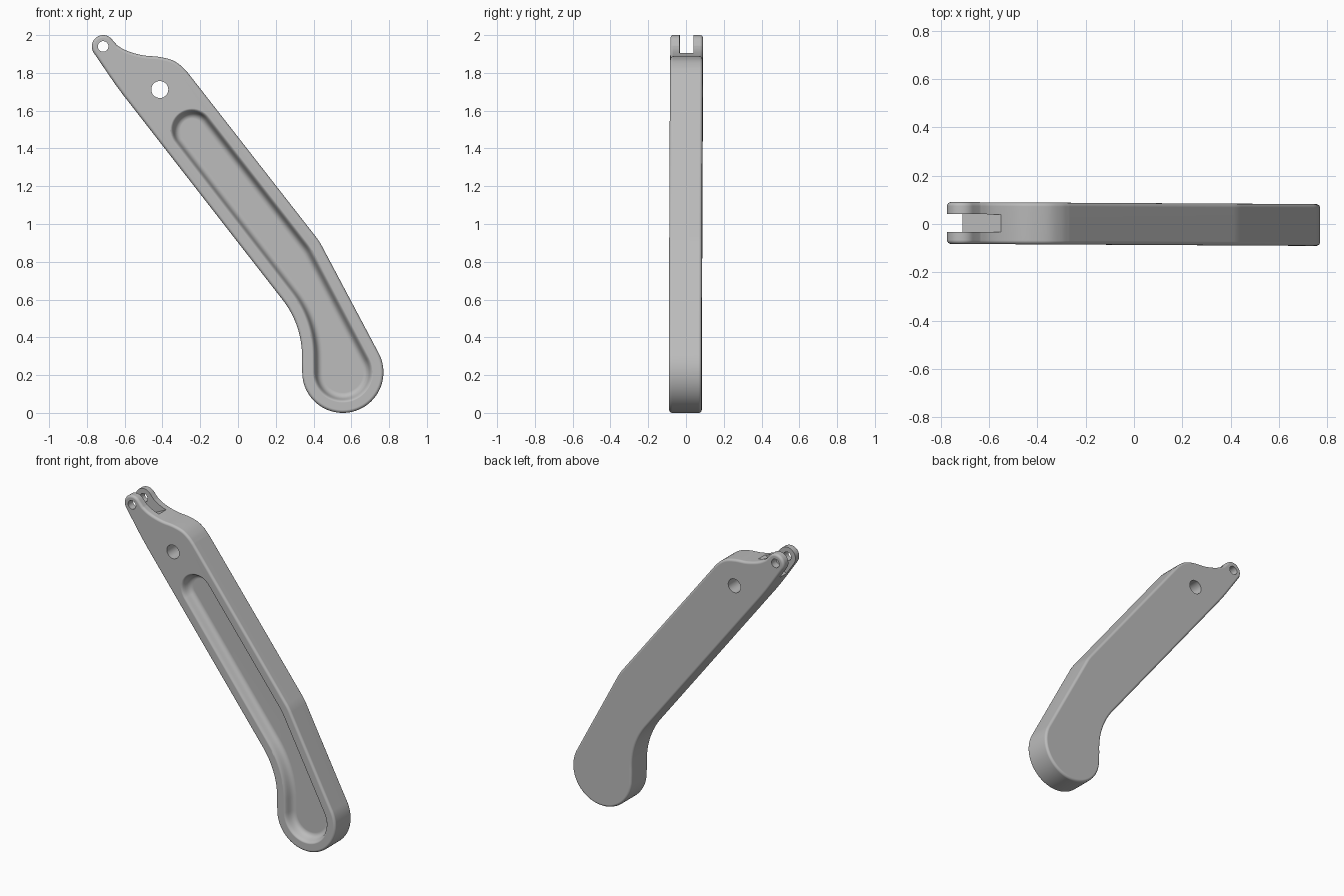
import bpy
import bmesh
from math import cos, sin, radians, pi
from mathutils import Vector

if "Cube" in bpy.data.objects:
    bpy.data.objects.remove(bpy.data.objects["Cube"], do_unlink=True)

HALF = 0.0865    # half thickness of the arm
SKEW = -0.0055   # slight lean of the arm across its length

grey = bpy.data.materials.new("satin grey")
grey.use_nodes = True
grey.diffuse_color = (0.5, 0.5, 0.5, 1)
grey.node_tree.nodes["Principled BSDF"].inputs["Base Color"].default_value = (0.5, 0.5, 0.5, 1)


def arc(cx, cz, r, start, end, steps):
    angles = [radians(start + (end - start) * i / steps) for i in range(steps + 1)]
    return [Vector((cx + r * cos(a), cz + r * sin(a))) for a in angles]


def curve(points, steps=5):
    """Smooth curve through the points."""
    p = [Vector(q) for q in points]
    p = [2 * p[0] - p[1]] + p + [2 * p[-1] - p[-2]]
    result = []
    for a, b, c, d in zip(p, p[1:], p[2:], p[3:]):
        for i in range(steps):
            t = i / steps
            result.append(0.5 * (2 * b + (c - a) * t + (2 * a - 5 * b + 4 * c - d) * t * t
                                 + (3 * b - a - 3 * c + d) * t ** 3))
    return result + [p[-2]]


def inset(outline, amount):
    """Move a clockwise outline inwards."""
    result = []
    for i, p in enumerate(outline):
        before = (p - outline[i - 1]).normalized()
        after = (outline[(i + 1) % len(outline)] - p).normalized()
        n1, n2 = Vector((before.y, -before.x)), Vector((after.y, -after.x))
        n = (n1 + n2).normalized()
        result.append(p + n * amount / max(n.dot(n1), 0.5))
    return result


def loft(name, outline, profile):
    """Stack inset copies of the outline along y; profile holds (inset, y)."""
    bm = bmesh.new()
    rings = [[bm.verts.new((p.x, y + SKEW * p.x, p.y)) for p in inset(outline, d)]
             for d, y in profile]
    for low, high in zip(rings, rings[1:]):
        for i in range(len(low)):
            bm.faces.new((low[i - 1], low[i], high[i], high[i - 1]))
    bm.faces.new(rings[0])
    bm.faces.new(rings[-1][::-1])
    bmesh.ops.recalc_face_normals(bm, faces=bm.faces)
    mesh = bpy.data.meshes.new(name)
    bm.to_mesh(mesh)
    bm.free()
    mesh.materials.append(grey)
    obj = bpy.data.objects.new(name, mesh)
    bpy.context.collection.objects.link(obj)
    return obj


# Arm outline: tip, shoulder, bend, round foot, inner sweep, back edge
outline = arc(-0.714, 1.94, 0.06, 212, 38, 24)
outline += curve([(-0.64, 1.946), (-0.6, 1.922), (-0.55, 1.904), (-0.49, 1.891), (-0.42, 1.885),
                  (-0.35, 1.868), (-0.3, 1.836), (-0.265, 1.8)])
outline += arc(0.153, 0.728, 0.33, 37.9, 28.3, 6)
outline += arc(0.555, 0.215, 0.215, 28.3, -180, 56)
outline += arc(-0.146, 0.3, 0.485, -3, 38.1, 16)
outline += curve([(-0.608, 1.683), (-0.65, 1.74), (-0.69, 1.798)], 4)

# Small rounded rim on both faces
R = 0.016
rim = [(R - R * sin(a), -HALF + R - R * cos(a)) for a in (i * pi / 8 for i in range(5))]
arm = loft("lever_arm", outline, rim + [(d, -y) for d, y in reversed(rim)])

# Recess in the front face, with soft lip and filleted floor
recess = arc(-0.243, 1.496, 0.112, 218, 38, 24)
recess += arc(0.153, 0.728, 0.272, 37.9, 28.3, 6)
recess += arc(0.555, 0.215, 0.157, 28.3, -180, 40)
recess += arc(-0.146, 0.3, 0.543, 0, 38.1, 16)
steps = [(-0.01, -0.02), (-0.004, 0), (0.003, 0.003), (0.009, 0.01), (0.014, 0.022), (0.019, 0.036),
         (0.026, 0.048), (0.036, 0.056), (0.05, 0.06)]
cutters = [loft("recess_cutter", recess, [(d, y - HALF) for d, y in steps])]

# Pin holes
through = [(0, -0.2), (0, 0.2)]
for name, x, z, r in (("tip_hole_cutter", -0.714, 1.94, 0.028),
                      ("pivot_hole_cutter", -0.414, 1.712, 0.045)):
    cutters.append(loft(name, arc(x, z, r, 360, 11.25, 31), through))

# Fork slot between the two tip ears
slot = [Vector(p) for p in ((-0.9, 1.73), (-0.9, 2.1), (-0.55, 2.1), (-0.55, 1.905))]
cutters.append(loft("slot_cutter", slot, [(0, -0.037), (0, 0.037)]))

for cutter in cutters:
    cutter.hide_render = True
    cutter.hide_viewport = True
    mod = arm.modifiers.new(cutter.name, "BOOLEAN")
    mod.operation = "DIFFERENCE"
    mod.solver = "EXACT"
    mod.object = cutter

# Bake the cuts, remove the helpers, then smooth the fillets
bpy.context.view_layer.update()
final = bpy.data.meshes.new_from_object(arm.evaluated_get(bpy.context.evaluated_depsgraph_get()))
arm.modifiers.clear()
arm.data = final
for cutter in cutters:
    bpy.data.objects.remove(cutter, do_unlink=True)
bpy.ops.object.select_all(action="DESELECT")
arm.select_set(True)
bpy.context.view_layer.objects.active = arm
bpy.ops.object.shade_smooth_by_angle(angle=radians(32))
weighted = arm.modifiers.new("Even shading", "WEIGHTED_NORMAL")
weighted.keep_sharp = True
